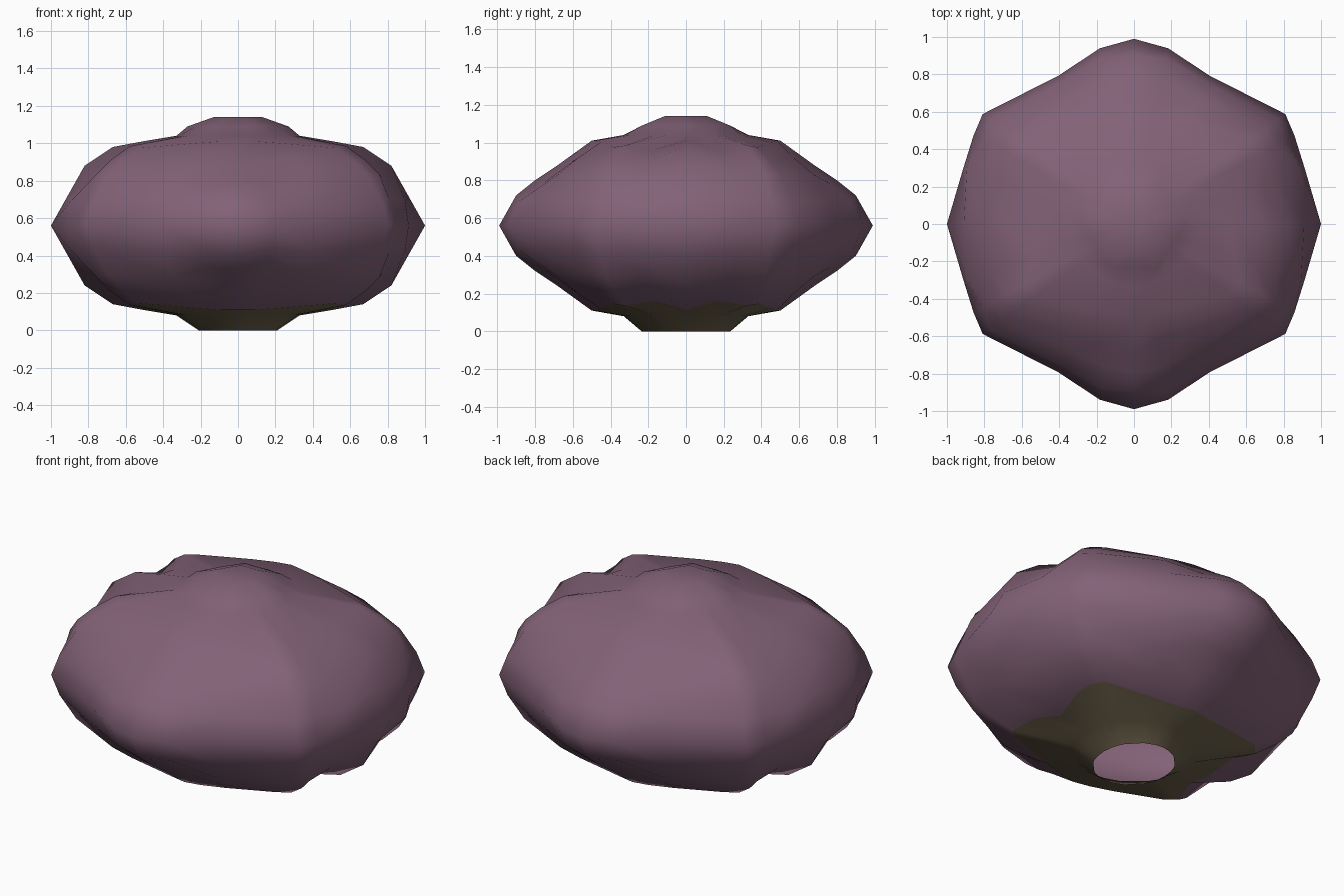
import bpy, bmesh, math

if "Cube" in bpy.data.objects:
    bpy.data.objects.remove(bpy.data.objects["Cube"])

ZC = 0.56  # height of the equator


def material(name, rgb):
    m = bpy.data.materials.new(name)
    m.diffuse_color = (*rgb, 1.0)
    m.use_nodes = True
    m.node_tree.nodes["Principled BSDF"].inputs["Base Color"].default_value = m.diffuse_color
    return m


# Quarter-turn profiles: angle -> (radius, height above equator), equator to plateau
PROFILES = {
    0:  [(1.00, 0), (0.91, 0.16), (0.82, 0.32), (0.67, 0.42), (0.51, 0.45)],
    18: [(0.96, 0), (0.94, 0.13), (0.81, 0.26), (0.68, 0.34), (0.57, 0.40)],
    29: [(0.98, 0), (0.925, 0.14), (0.865, 0.275), (0.78, 0.35), (0.66, 0.425)],
    36: [(1.00, 0), (0.955, 0.12), (0.865, 0.26), (0.77, 0.34), (0.65, 0.415)],
    63: [(0.89, 0), (0.85, 0.14), (0.76, 0.27), (0.64, 0.36), (0.51, 0.44)],
    79: [(0.957, 0), (0.90, 0.13), (0.78, 0.22), (0.63, 0.33), (0.49, 0.45)],
    90: [(0.99, 0), (0.90, 0.16), (0.80, 0.24), (0.68, 0.32), (0.50, 0.45)],
}

# Mirror the quarter into a full turn
quarter = sorted(PROFILES)
turn = [(a, a) for a in quarter]
turn += [(180 - a, a) for a in reversed(quarter[:-1])]
turn += [(180 + a, a) for a in quarter[1:]]
turn += [(360 - a, a) for a in reversed(quarter[1:-1])]

bm = bmesh.new()


def ring(points, z_sign):
    verts = []
    for (ang, _), (r, z) in zip(turn, points):
        t = math.radians(ang)
        verts.append(bm.verts.new((r * math.cos(t), r * math.sin(t), ZC + z_sign * z)))
    return verts


def bridge(a, b, mat):
    n = len(a)
    for i in range(n):
        j = (i + 1) % n
        bm.faces.new((a[i], a[j], b[j], b[i])).material_index = mat


def body_row(k):
    return [PROFILES[q][k] for _, q in turn]


def round_row(r, z):
    return [(r, z)] * len(turn)


def hex_row(r, z):
    # hexagon with corners on the x axis
    c = math.cos(math.radians(30))
    return [(r * c / math.cos(math.radians(a % 60 - 30)), z) for a, _ in turn]


def neck_row(rx, ry, z):
    return [(rx + (ry - rx) * math.sin(math.radians(a)) ** 2, z) for a, _ in turn]


equator = ring(body_row(0), 1)

# Upper half with a six-sided bump
last = equator
upper = [body_row(k) for k in range(1, 5)]
upper += [round_row(0.33, 0.48), hex_row(0.27, 0.53), hex_row(0.13, 0.58)]
for row in upper:
    cur = ring(row, 1)
    bridge(last, cur, 0)
    last = cur
bm.faces.new(last)

# Lower half with an olive plateau and an open neck
last = equator
lower = [body_row(k) for k in range(1, 5)]
lower += [round_row(0.33, 0.48), neck_row(0.21, 0.235, 0.56)]
for k, row in enumerate(lower):
    cur = ring(row, -1)
    bridge(last, cur, 1 if k >= 4 else 0)
    last = cur

bmesh.ops.recalc_face_normals(bm, faces=bm.faces[:])
for f in bm.faces:
    f.smooth = True

mesh = bpy.data.meshes.new("lobed_shell")
bm.to_mesh(mesh)
bm.free()
mesh.materials.append(material("dusty purple", (0.225, 0.122, 0.185)))
mesh.materials.append(material("dark olive", (0.152, 0.12, 0.07)))
shell = bpy.data.objects.new("lobed_shell", mesh)
bpy.context.collection.objects.link(shell)
